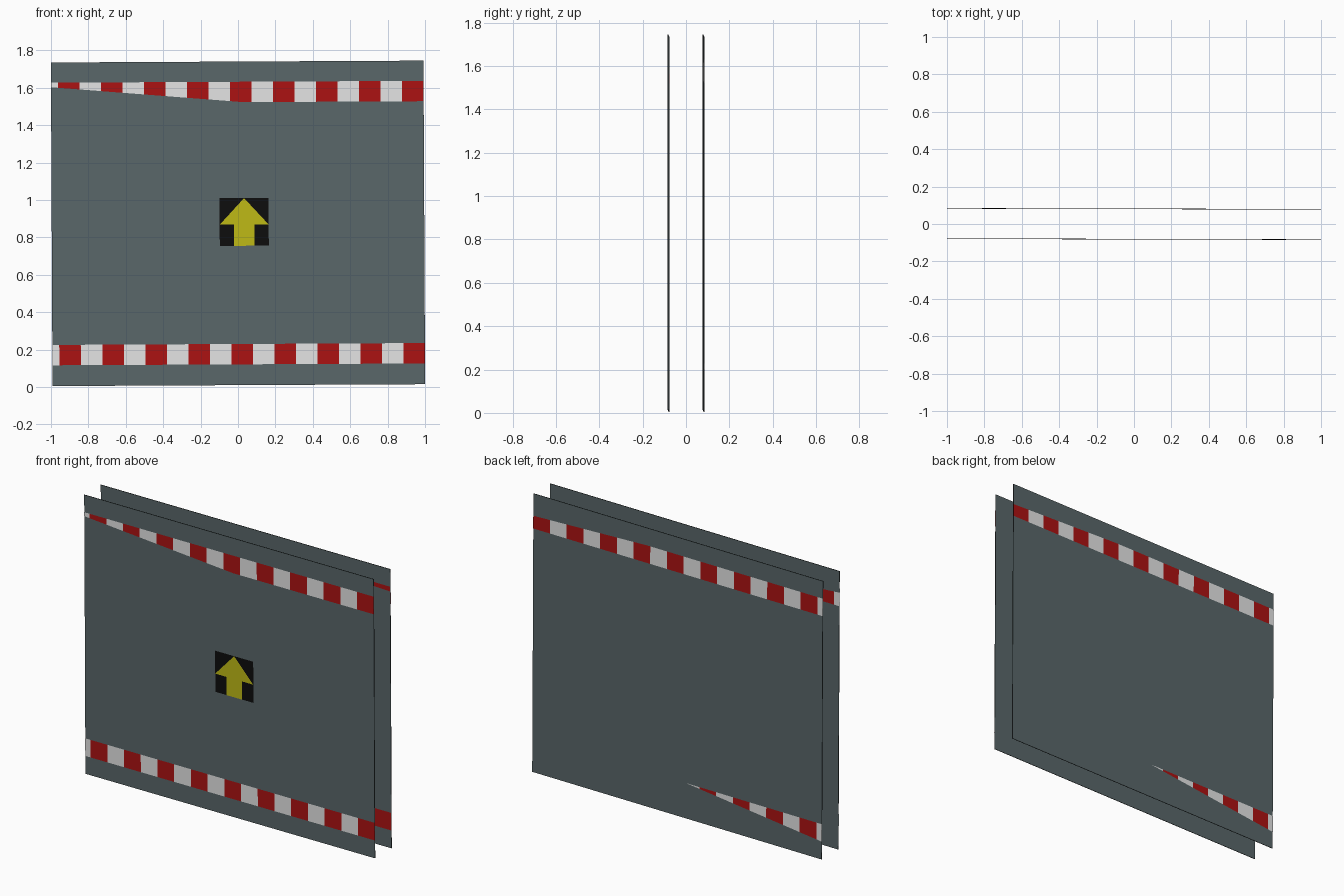
import bpy, bmesh
from mathutils import Matrix, Vector

if "Cube" in bpy.data.objects:
    bpy.data.objects.remove(bpy.data.objects["Cube"])

def mat(name, rgb):
    m = bpy.data.materials.new(name)
    m.diffuse_color = (*rgb, 1)
    m.use_nodes = True
    m.node_tree.nodes["Principled BSDF"].inputs["Base Color"].default_value = m.diffuse_color
    return m

GREY = mat("slate grey", (0.10, 0.135, 0.142))
BLACK = mat("black", (0.004, 0.004, 0.004))
RED = mat("red", (0.41, 0.006, 0.006))
WHITE = mat("white", (0.78, 0.78, 0.78))
YELLOW = mat("yellow", (0.52, 0.49, 0.008))

W, Z0, Z1, T = 0.996, 0.010, 1.740, 0.003   # half width, bottom, top, thickness
MID = Vector((0, 0, (Z0 + Z1) / 2))

def finish(name, bm, mats, y):
    # each sheet hangs very slightly crooked
    me = bpy.data.meshes.new(name)
    for m in mats:
        me.materials.append(m)
    tilt = Matrix.Rotation(-0.0025, 4, 'Z') @ Matrix.Rotation(-0.005, 4, 'Y')
    bm.transform(Matrix.Translation(MID + Vector((0, y, 0))) @ tilt @ Matrix.Translation(-MID))
    bm.to_mesh(me)
    bm.free()
    ob = bpy.data.objects.new(name, me)
    bpy.context.collection.objects.link(ob)

def panel(name, y):
    bm = bmesh.new()
    bmesh.ops.create_cube(bm, size=1)
    bm.transform(Matrix.Translation(MID) @ Matrix.Diagonal((2 * W, T, Z1 - Z0, 1)))
    bm.normal_update()
    for f in bm.faces:                       # dark rim, grey faces
        f.material_index = 0 if abs(f.normal.y) > 0.5 else 1
    finish(name, bm, [GREY, BLACK], y)

def flat(name, pts, m, y, off):
    bm = bmesh.new()
    bm.faces.new([bm.verts.new((x, off, z)) for x, z in pts])
    finish(name, bm, [m], y)

def stripe(name, y, z0, z1, side, line=None, above=True):
    """Red and white band on one side of a panel; line = two (x, z) points that trim it."""
    bm = bmesh.new()
    off, step, x1, i = side * (T / 2 + 0.001), 0.115, W, 0
    while x1 > -W + 1e-4:
        x0 = max(x1 - step, -W)
        pts = [(x0, z0), (x1, z0), (x1, z1), (x0, z1)]
        if side > 0:
            pts.reverse()
        f = bm.faces.new([bm.verts.new((x, off, z)) for x, z in pts])
        f.material_index = i % 2
        x1, i = x0, i + 1
    if line:
        (ax, az), (bx, bz) = line
        n = Vector((-(bz - az), 0, bx - ax))
        n *= 1 if n.z > 0 else -1
        bmesh.ops.bisect_plane(bm, geom=bm.verts[:] + bm.edges[:] + bm.faces[:],
                               plane_co=(ax, 0, az), plane_no=n,
                               clear_inner=above, clear_outer=not above)
    finish(name, bm, [RED, WHITE], y)

YF, YB = -0.081, 0.081
TOP, LOW = (1.523, 1.632), (0.121, 0.230)

# two sheets
panel("front_panel", YF)
panel("back_panel", YB)

# front sheet: the top band dips through the sheet on the left
cut = ((-1, 1.608), (0.03, 1.523))
stripe("front_top_stripe", YF, *TOP, -1, cut, True)
stripe("front_top_stripe_inside", YF, *TOP, 1, cut, False)
stripe("front_low_stripe", YF, *LOW, -1)

# back sheet: both bands cross the sheet
cut = ((0.0, 1.64), (1, 1.602))
stripe("back_top_stripe", YB, *TOP, 1, cut, False)
stripe("back_top_stripe_inside", YB, *TOP, -1, cut, True)
cut = ((-1, 0.121), (-0.06, 0.230))
stripe("back_low_stripe", YB, *LOW, 1, cut, True)
stripe("back_low_stripe_inside", YB, *LOW, -1, cut, False)

# arrow sign on the front
cx, b, t, h = 0.033, 0.755, 1.010, 0.868
flat("arrow_plate", [(cx - .131, b), (cx + .131, b), (cx + .131, t), (cx - .131, t)],
     BLACK, YF, -T / 2 - 0.001)
flat("arrow", [(cx - .054, b), (cx + .054, b), (cx + .054, h), (cx + .131, h),
               (cx, t), (cx - .131, h), (cx - .054, h)], YELLOW, YF, -T / 2 - 0.002)
